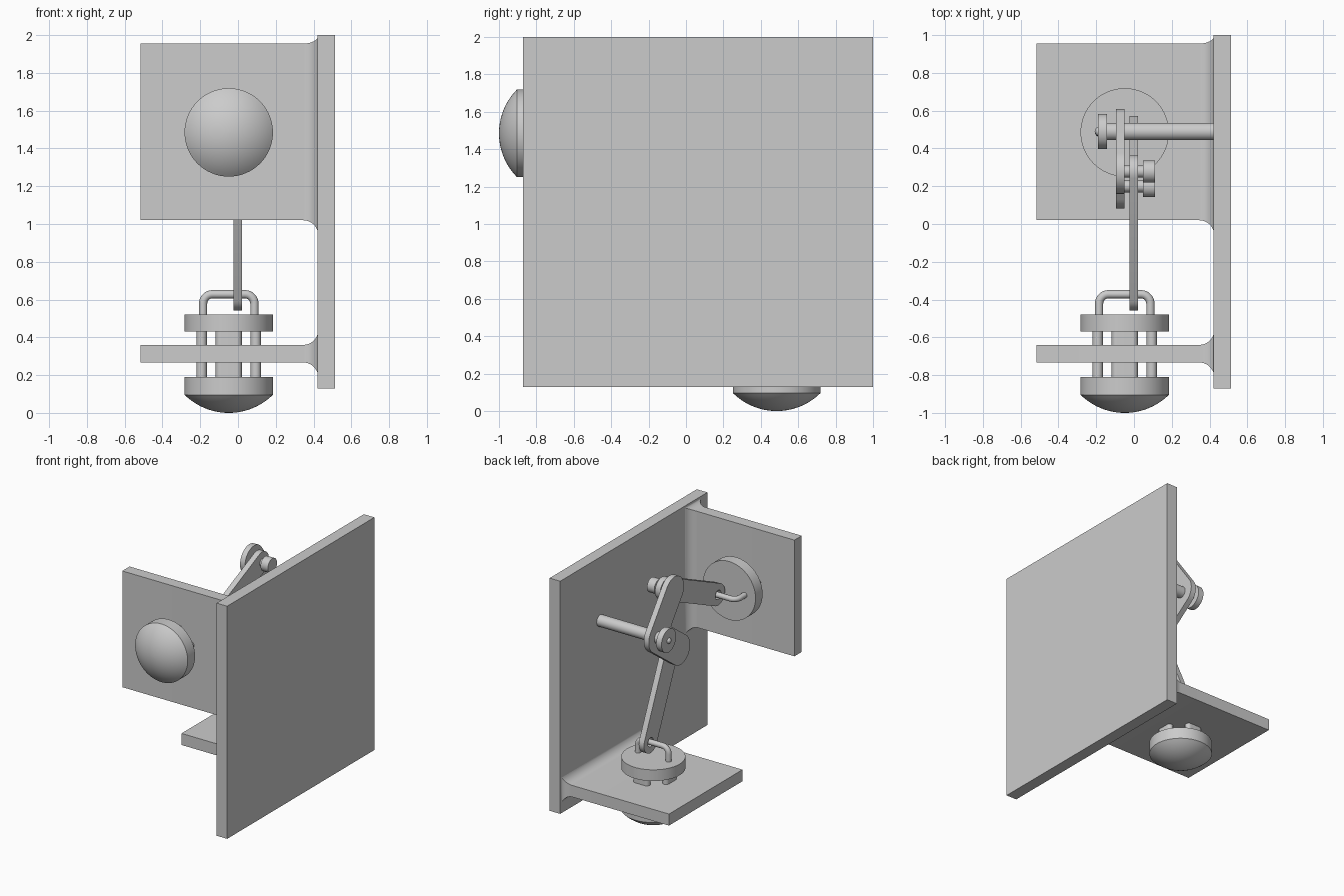
import bpy, bmesh
from math import pi, sin, cos, sqrt, atan2, hypot, asin
from mathutils import Vector

cube = bpy.data.objects.get("Cube")
if cube:
    bpy.data.objects.remove(cube)

grey = bpy.data.materials.new("plain grey")
grey.use_nodes = True
grey.diffuse_color = (0.6, 0.6, 0.6, 1)
grey.node_tree.nodes["Principled BSDF"].inputs["Base Color"].default_value = grey.diffuse_color


def finish(obj, name):
    """Name, colour and shade the object, turning curves into meshes."""
    bpy.ops.object.select_all(action='DESELECT')
    obj.select_set(True)
    bpy.context.view_layer.objects.active = obj
    if obj.type == 'CURVE':
        bpy.ops.object.convert(target='MESH')
        obj = bpy.context.object
    obj.name = name
    obj.data.materials.clear()
    obj.data.materials.append(grey)
    bpy.ops.object.shade_smooth_by_angle(angle=pi / 6)
    return obj


def add(name, data):
    obj = bpy.data.objects.new(name, data)
    bpy.context.collection.objects.link(obj)
    return obj


def from_bmesh(name, bm):
    bmesh.ops.recalc_face_normals(bm, faces=bm.faces)
    mesh = bpy.data.meshes.new(name)
    bm.to_mesh(mesh)
    bm.free()
    return finish(add(name, mesh), name)


def loft(name, rings):
    bm = bmesh.new()
    loops = [[bm.verts.new(p) for p in ring] for ring in rings]
    n = len(loops[0])
    for a, b in zip(loops, loops[1:]):
        for i in range(n):
            j = (i + 1) % n
            bm.faces.new((a[i], a[j], b[j], b[i]))
    bm.faces.new(loops[0])
    bm.faces.new(loops[-1])
    return from_bmesh(name, bm)


def arc(c, r, start, end, n=16):
    return [(c[0] + r * cos(start + (end - start) * i / n),
             c[1] + r * sin(start + (end - start) * i / n)) for i in range(n + 1)]


def stadium(a, b, r):
    t = atan2(b[1] - a[1], b[0] - a[0])
    return arc(b, r, t - pi / 2, t + pi / 2) + arc(a, r, t + pi / 2, t + 3 * pi / 2)


def slab(name, outlines, half, loc, rot=(0, 0, 0)):
    """Flat outlines (the later ones are holes) given a thickness."""
    cu = bpy.data.curves.new(name, 'CURVE')
    cu.dimensions, cu.fill_mode, cu.extrude = '2D', 'BOTH', half
    for pts in outlines:
        sp = cu.splines.new('POLY')
        sp.points.add(len(pts) - 1)
        for p, q in zip(sp.points, pts):
            p.co = (q[0], q[1], 0, 1)
        sp.use_cyclic_u = True
    obj = add(name, cu)
    obj.location, obj.rotation_euler = loc, rot
    return finish(obj, name)


def rod_x(name, x0, x1, y, z, r):
    bpy.ops.mesh.primitive_cylinder_add(vertices=40, radius=r, depth=x1 - x0,
                                        location=((x0 + x1) / 2, y, z), rotation=(0, pi / 2, 0))
    return finish(bpy.context.object, name)


# Large side wall
bpy.ops.mesh.primitive_cube_add(size=1, location=(0.467, 0.064, 1.064))
wall = bpy.context.object
wall.scale = (0.094, 1.872, 1.872)
finish(wall, "side_wall")


# Two brackets that flare into the wall
def bracket(name, low, high, flare_low, flare_high):
    r, x_wall = 0.08, 0.425
    steps = [(-0.517, 0)] + [(x_wall - r + r * sin(t), 1 - cos(t))
                             for t in [i * pi / 20 for i in range(11)]]
    rings = []
    for x, f in steps:
        y0, z0 = (low[k] - flare_low[k] * f for k in (0, 1))
        y1, z1 = (high[k] + flare_high[k] * f for k in (0, 1))
        rings.append([(x, y0, z0), (x, y1, z0), (x, y1, z1), (x, y0, z1)])
    loft(name, rings)


bracket("front_bracket", (-0.733, 1.02), (-0.64, 1.955), (0.08, 0.08), (0.08, 0.043))
bracket("lower_bracket", (0.02, 0.267), (0.955, 0.36), (0.08, 0.08), (0.043, 0.08))


# Push buttons, each with a domed cap, tabs, backing disc and wire loop
def disc_profile(name, profile):
    n = 64
    return loft(name, [[(r * cos(2 * pi * i / n), r * sin(2 * pi * i / n), z)
                        for i in range(n)] for r, z in profile])


def button(prefix, loc, rot):
    radius, height = 0.234, 0.096
    ball = (radius ** 2 + height ** 2) / (2 * height)
    edge = asin(radius / ball)
    dome = [(ball * sin(edge * i / 12), ball - ball * cos(edge * i / 12)) for i in range(1, 13)]
    dome[0:0] = [(0.002, 0)]
    parts = [disc_profile(prefix + "_button_cap", dome + [(radius, 0.19)]),
             disc_profile(prefix + "_button_backing", [(radius, 0.43), (radius, 0.52)])]
    for k in range(4):
        c = Vector((cos(k * pi / 2), sin(k * pi / 2))) * 0.143
        side = Vector((-c.y, c.x)).normalized() * 0.042
        parts.append(slab(prefix + "_button_tab", [stadium(c - side, c + side, 0.027)],
                          0.125, (0, 0, 0.31)))
    # Wire loop
    bend, half, top = 0.05, 0.136, 0.628
    path = ([(half, 0.5)] + arc((half - bend, top - bend), bend, 0, pi / 2, 8)
            + arc((bend - half, top - bend), bend, pi / 2, pi, 8) + [(-half, 0.5)])
    cu = bpy.data.curves.new("loop", 'CURVE')
    cu.dimensions, cu.bevel_depth, cu.bevel_resolution = '3D', 0.022, 5
    sp = cu.splines.new('POLY')
    sp.points.add(len(path) - 1)
    for p, (x, z) in zip(sp.points, path):
        p.co = (x, 0, z, 1)
    parts.append(finish(add("loop", cu), prefix + "_button_loop"))
    # Place the whole button
    holder = bpy.data.objects.new(prefix + "_button", None)
    bpy.context.collection.objects.link(holder)
    holder.location, holder.rotation_euler = loc, rot
    holder.hide_render = True
    for part in parts:
        part.parent = holder


button("lower", (-0.049, 0.485, 0), (0, 0, 0))
button("front", (-0.049, -1, 1.485), (-pi / 2, 0, 0))

# Linkage, laid out in the y-z plane
SIDE = (pi / 2, 0, pi / 2)
pivot = Vector((0.49, 1.49))
upper_pin = Vector((0.278, 1.78))
lower_pin = Vector((0.2, 1.278))
lower_eye = Vector((0.485, 0.627))
front_eye = Vector((-0.373, 1.485))

# Bell crank with two arms at a right angle
r = 0.118
a1 = atan2(*reversed(upper_pin - pivot))
a2 = a1 + pi / 2
inner = pivot + r * ((upper_pin - pivot).normalized() + (lower_pin - pivot).normalized())
crank = (arc(upper_pin, r, a1 - pi / 2, a1 + pi / 2) + [tuple(inner)]
         + arc(lower_pin, r, a2 - pi / 2, a2 + pi / 2)
         + arc(pivot, r, a2 + pi / 2, a2 + pi))
slab("bell_crank", [crank], 0.022, (-0.072, 0, 0), SIDE)

# Links from the crank to the wire loops, with crank pins
for name, eye, pin in (("lower", lower_eye, lower_pin), ("front", front_eye, upper_pin)):
    hole = arc(eye, 0.036, 0, 2 * pi, 24)[:-1]
    slab(name + "_link", [stadium(eye, pin, 0.086), hole], 0.023, (-0.002, 0, 0), SIDE)
    rod_x(name + "_pin", -0.09, 0.06, pin.x, pin.y, 0.032)
    rod_x(name + "_pin_head", 0.047, 0.112, pin.x, pin.y, 0.058)

# Pivot shaft with end washer and nub
rod_x("pivot_shaft", -0.15, 0.43, pivot.x, pivot.y, 0.046)
rod_x("pivot_washer", -0.19, -0.143, pivot.x, pivot.y, 0.093)
bpy.ops.mesh.primitive_uv_sphere_add(segments=24, ring_count=12, radius=0.024,
                                     location=(-0.184, pivot.x, pivot.y))
finish(bpy.context.object, "pivot_nub")
